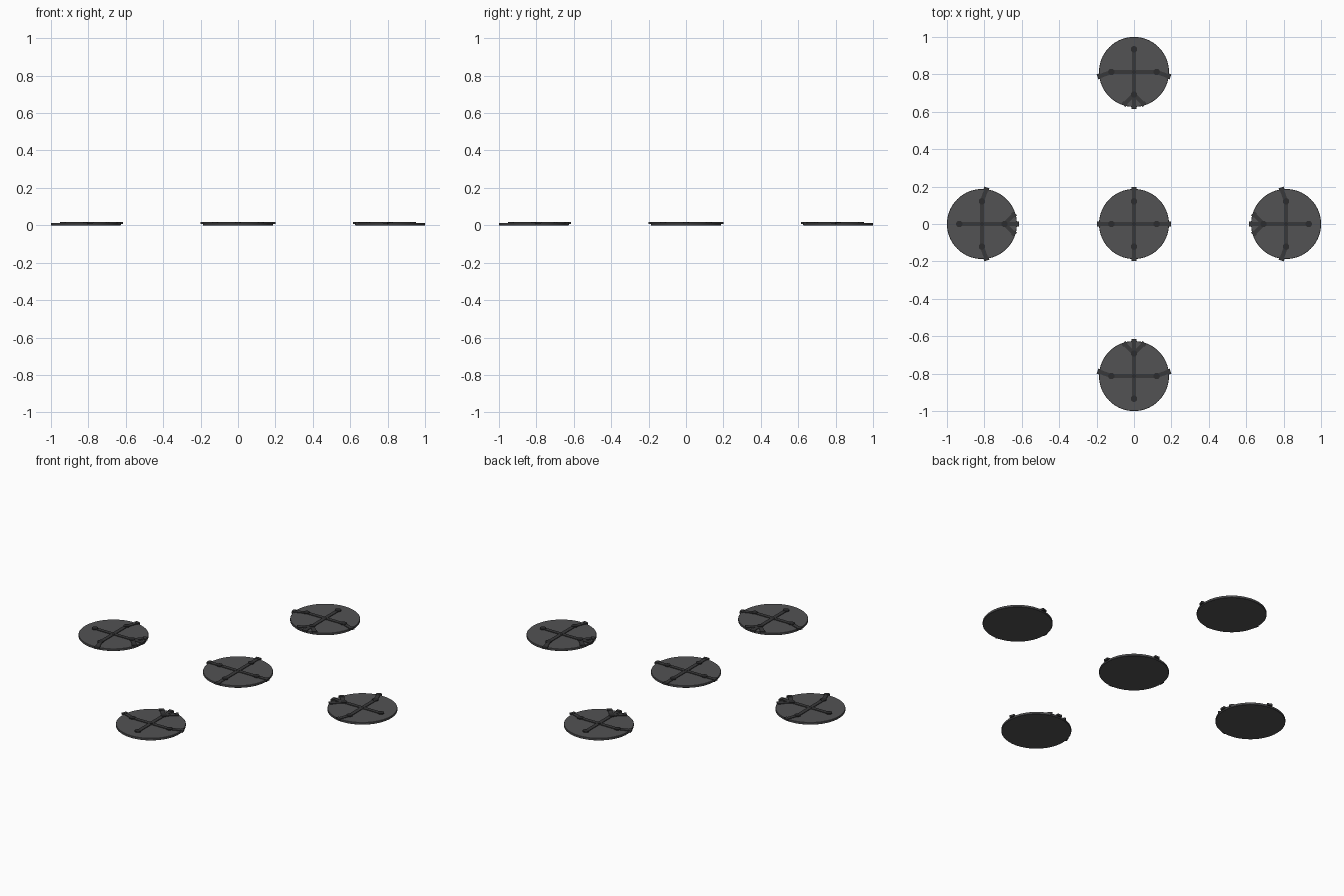
import bpy, bmesh, math
from mathutils import Matrix, Vector

if "Cube" in bpy.data.objects:
    bpy.data.objects.remove(bpy.data.objects["Cube"])

R, C = 0.187, 0.813          # disc radius, distance of outer discs from centre
TOP = 0.013                  # top face of a disc


def material(name, v):
    m = bpy.data.materials.new(name)
    m.diffuse_color = (v, v, v * 1.04, 1)
    m.use_nodes = True
    m.node_tree.nodes["Principled BSDF"].inputs["Base Color"].default_value = m.diffuse_color
    return m


disc_mat = material("dark_grey", 0.085)
strip_mat = material("charcoal", 0.04)
dot_mat = material("near_black", 0.025)


def finish(name, bm, mat, place, smooth=False):
    me = bpy.data.meshes.new(name)
    bmesh.ops.transform(bm, matrix=place, verts=bm.verts)
    bm.to_mesh(me)
    bm.free()
    me.materials.append(mat)
    ob = bpy.data.objects.new(name, me)
    bpy.context.collection.objects.link(ob)
    if smooth:
        bpy.ops.object.select_all(action='DESELECT')
        ob.select_set(True)
        bpy.context.view_layer.objects.active = ob
        bpy.ops.object.shade_smooth_by_angle(angle=math.radians(35))
    return ob


def cylinder(bm, x, y, z0, z1, r, n):
    bmesh.ops.create_cone(bm, cap_ends=True, segments=n, radius1=r, radius2=r, depth=z1 - z0,
                          matrix=Matrix.Translation((x, y, (z0 + z1) / 2)))


def bar(bm, a, b, width, z0, z1):
    a, b = Vector(a), Vector(b)
    d, mid = b - a, (a + b) / 2
    bmesh.ops.create_cube(bm, size=1, matrix=Matrix.Translation((mid.x, mid.y, (z0 + z1) / 2))
                          @ Matrix.Rotation(math.atan2(d.y, d.x), 4, 'Z')
                          @ Matrix.Diagonal((d.length, width, z1 - z0, 1)))


def tab(bm, a, b):
    """Strip leading from a pivot to the rim, ending in a wider clip over the edge."""
    a, b = Vector(a), Vector(b)
    bar(bm, a, b, 0.022, 0.011, 0.0165)
    bar(bm, b - (b - a).normalized() * 0.018, b, 0.029, 0.007, 0.0185)


def pad(name, place, paths, tabs, pivots):
    # round base plate
    bm = bmesh.new()
    cylinder(bm, 0, 0, 0, TOP, R, 96)
    rim = [e for e in bm.edges if abs(e.verts[0].co.z - e.verts[1].co.z) < 1e-5]
    bmesh.ops.bevel(bm, geom=rim, offset=0.0015, segments=1, affect='EDGES')
    finish(name + "_disc", bm, disc_mat, place, True)
    # strips and edge clips
    bm = bmesh.new()
    for a, b in paths:
        bar(bm, a, b, 0.022, 0.011, 0.0165)
    for a, b in tabs:
        tab(bm, a, b)
    finish(name + "_strips", bm, strip_mat, place)
    # round pivots
    bm = bmesh.new()
    for x, y in pivots:
        cylinder(bm, x, y, 0.011, 0.0185, 0.017, 24)
    cylinder(bm, 0, 0, 0.011, 0.0175, 0.011, 24)
    finish(name + "_pivots", bm, dot_mat, place, True)


P = 0.121
pivots = [(P, 0), (-P, 0), (0, P), (0, -P)]
cross = [((-P, 0), (P, 0)), ((0, -P), (0, P))]

# centre pad: straight strips to the rim
pad("centre", Matrix.Identity(4), cross,
    [((x, y), (x * 0.197 / P, y * 0.197 / P)) for x, y in pivots], pivots)

# outer pads: bent side strips and a three-way fan facing the centre
outer_tabs = [((0, P), (-0.027, 0.195)), ((0, -P), (-0.027, -0.195)),
              ((-P, 0), (-0.197, 0)),
              ((-P, 0), (-0.178, 0.057)), ((-P, 0), (-0.178, -0.057))]
for i, name in enumerate(("right", "back", "left", "front")):
    place = Matrix.Rotation(i * math.pi / 2, 4, 'Z') @ Matrix.Translation((C, 0, 0))
    pad(name, place, cross, outer_tabs, pivots)
